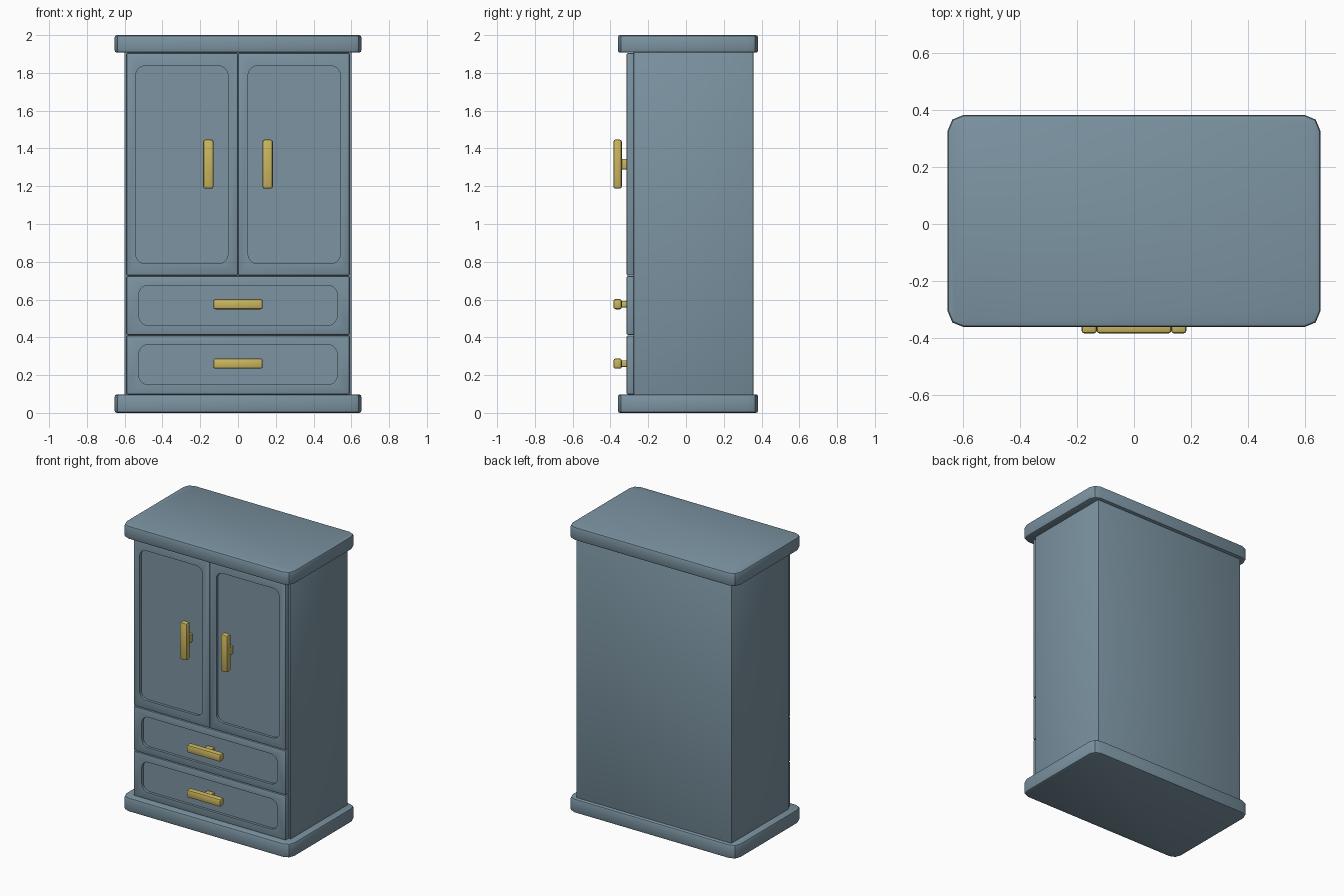
import bpy, bmesh, math
from mathutils import Vector

if "Cube" in bpy.data.objects:
    bpy.data.objects.remove(bpy.data.objects["Cube"])


def material(name, rgb):
    m = bpy.data.materials.new(name)
    m.diffuse_color = (*rgb, 1)
    m.use_nodes = True
    m.node_tree.nodes["Principled BSDF"].inputs["Base Color"].default_value = m.diffuse_color
    return m


BLUE = material("slate blue paint", (0.20, 0.295, 0.36))
GOLD = material("brass", (0.60, 0.47, 0.115))


def box(name, x, y, z, mat, edge=0.0, corner=0.0, axis=2, segs=2):
    """Box from ranges; corner rounds edges along axis, edge softens the rest."""
    bm = bmesh.new()
    bmesh.ops.create_cube(bm, size=1)
    for v in bm.verts:
        v.co = Vector([(r[0] + r[1]) / 2 + c * (r[1] - r[0])
                       for c, r in zip(v.co, (x, y, z))])
    if corner:
        es = [e for e in bm.edges
              if abs((e.verts[0].co - e.verts[1].co).normalized()[axis]) > 0.99]
        bmesh.ops.bevel(bm, geom=es, offset=corner, segments=segs,
                        profile=0.5, affect='EDGES')
    if edge:
        es = [e for e in bm.edges if e.calc_face_angle(0) > math.radians(60)]
        bmesh.ops.bevel(bm, geom=es, offset=edge, segments=2,
                        profile=0.5, affect='EDGES')
    bmesh.ops.recalc_face_normals(bm, faces=bm.faces)
    me = bpy.data.meshes.new(name)
    bm.to_mesh(me)
    bm.free()
    me.materials.append(mat)
    ob = bpy.data.objects.new(name, me)
    bpy.context.collection.objects.link(ob)
    return ob


def smooth(ob):
    bpy.ops.object.select_all(action='DESELECT')
    ob.select_set(True)
    bpy.context.view_layer.objects.active = ob
    bpy.ops.object.shade_smooth_by_angle(angle=math.radians(35))


def front(name, x, z, px, pz):
    """Door or drawer front with a rounded recessed panel."""
    ob = box(name, x, (-0.315, -0.27), z, BLUE, edge=0.008)
    cut = box(name + "_cutter", px, (-0.4, -0.297), pz, BLUE,
              corner=0.05, axis=1, segs=5)
    cut.hide_render = True
    mod = ob.modifiers.new("recess", 'BOOLEAN')
    mod.operation = 'DIFFERENCE'
    mod.solver = 'EXACT'
    mod.object = cut
    bpy.context.view_layer.objects.active = ob
    bpy.ops.object.modifier_apply(modifier=mod.name)
    bpy.data.objects.remove(cut)
    smooth(ob)


def handle(name, cx, cz, hx, hz):
    """Bar handle on a short post."""
    smooth(box(name + "_bar", (cx - hx, cx + hx), (-0.384, -0.34),
               (cz - hz, cz + hz), GOLD, edge=0.011))
    px, pz = (0.015, 0.028) if hz > hx else (0.028, 0.017)
    smooth(box(name + "_post", (cx - px, cx + px), (-0.345, -0.295),
               (cz - pz, cz + pz), GOLD, edge=0.004))


# Carcass, plinth and top
smooth(box("carcass", (-0.602, 0.602), (-0.278, 0.357), (0.09, 1.915), BLUE, edge=0.006))
for name, z in (("plinth", (0, 0.098)), ("top", (1.907, 2.0))):
    smooth(box(name, (-0.653, 0.653), (-0.361, 0.382), z, BLUE,
               edge=0.012, corner=0.055))

# Doors with upright handles
for side, s in (("left", -1), ("right", 1)):
    front(side + "_door", sorted((s * 0.001, s * 0.59)), (0.727, 1.905),
          sorted((s * 0.053, s * 0.541)), (0.79, 1.837))
    handle(side + "_door_handle", s * 0.157, 1.317, 0.027, 0.13)

# Drawers with level handles
for name, z0, z1 in (("lower", 0.098, 0.41), ("upper", 0.413, 0.724)):
    cz = (z0 + z1) / 2 + 0.001
    front(name + "_drawer", (-0.59, 0.59), (z0, z1),
          (-0.525, 0.525), (cz - 0.106, cz + 0.106))
    handle(name + "_drawer_handle", 0, cz + 0.006, 0.131, 0.027)
